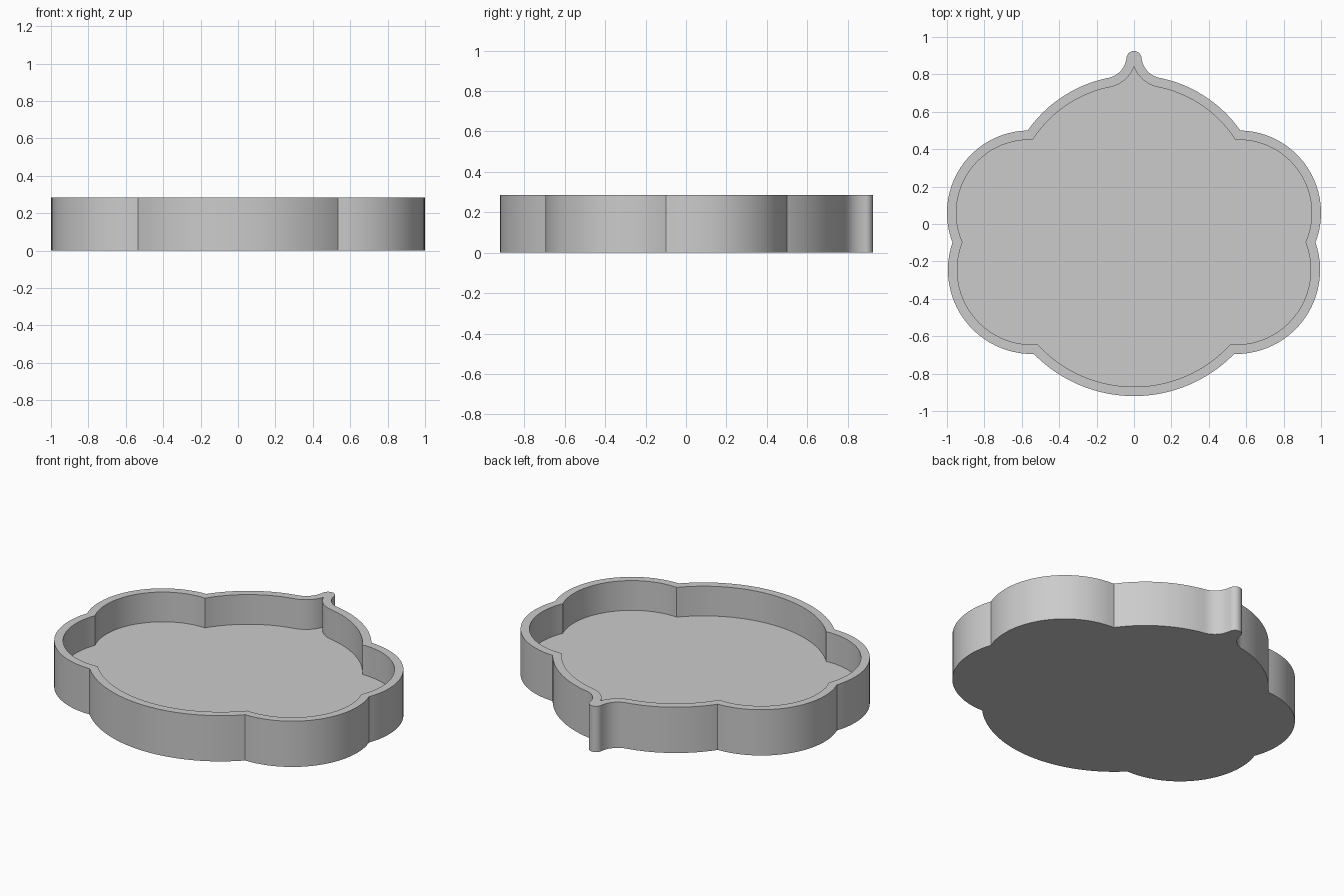
import bpy, bmesh
from math import atan2, cos, sin, pi, hypot, sqrt
from mathutils import Vector

cube = bpy.data.objects.get("Cube")
if cube:
    bpy.data.objects.remove(cube)

HEIGHT, FLOOR, WALL = 0.285, 0.1, 0.05

# Circle centres and outer radii of the lobes, from back to front
BACK = (Vector((0, 0.1)), 0.695)
UPPER = (Vector((0.56, 0.06)), 0.44)
LOWER = (Vector((0.545, -0.245)), 0.45)
FRONT = (Vector((0, -0.171)), 0.749)
# Concave fillet that leads from the back lobe into the small spout
FILLET = (Vector((0.16, 0.899)), 0.12)
TIP = (Vector((0, 0.885)), 0.04)


def meet(a, b):
    """Outermost crossing point of two circles."""
    (p, r), (q, s) = a, b
    d = (q - p).length
    u = (q - p) / d
    along = (r * r - s * s + d * d) / (2 * d)
    off = sqrt(max(r * r - along * along, 0))
    base = p + u * along
    side = Vector((-u.y, u.x)) * off
    return max(base + side, base - side, key=lambda v: v.length)


def arc(circle, start, end, steps):
    """Points along the shorter arc of a circle between two points."""
    c, r = circle
    a0 = atan2(start.y - c.y, start.x - c.x)
    a1 = atan2(end.y - c.y, end.x - c.x)
    sweep = (a1 - a0 + pi) % (2 * pi) - pi
    return [c + r * Vector((cos(a0 + sweep * i / steps), sin(a0 + sweep * i / steps)))
            for i in range(steps + 1)]


def outline(inset):
    """Closed outline, offset inward; every inset has the same point count."""
    lobes = [(c, r - inset) for c, r in (BACK, UPPER, LOWER, FRONT)]
    fillet = (FILLET[0], FILLET[1] + inset)
    fc, fr = fillet
    touch = lobes[0][0] + (fc - lobes[0][0]).normalized() * lobes[0][1]
    if inset:
        neck = Vector((0, fc.y - sqrt(fr * fr - fc.x * fc.x)))
        half = [neck.copy() for _ in range(9)]
    else:
        c, r = TIP
        neck = c + Vector((r, 0))
        half = arc(TIP, c + Vector((0, r)), neck, 8)
    half += arc(fillet, neck, touch, 12)[1:]
    corners = [touch] + [meet(lobes[i], lobes[i + 1]) for i in range(3)]
    corners.append(lobes[3][0] - Vector((0, lobes[3][1])))
    for lobe, a, b in zip(lobes, corners, corners[1:]):
        half += arc(lobe, a, b, 24)[1:]
    # Mirror the half across the centre line
    return half + [Vector((-p.x, p.y)) for p in reversed(half[1:-1])]


def ring(bm, points, z):
    return [bm.verts.new((p.x, p.y, z)) for p in points]


# Tray: underside, outer wall, rim, inner wall and floor
bm = bmesh.new()
outer, inner = outline(0), outline(WALL)
rings = [ring(bm, outer, 0), ring(bm, outer, HEIGHT),
         ring(bm, inner, HEIGHT), ring(bm, inner, FLOOR)]
n = len(outer)
for low, high in zip(rings, rings[1:]):
    for i in range(n):
        j = (i + 1) % n
        bm.faces.new((low[i], low[j], high[j], high[i]))
bm.faces.new(rings[0])
bm.faces.new(rings[3])
bmesh.ops.remove_doubles(bm, verts=bm.verts, dist=0.0005)
bmesh.ops.recalc_face_normals(bm, faces=bm.faces)
bmesh.ops.triangulate(bm, faces=[f for f in bm.faces if len(f.verts) > 4])
mesh = bpy.data.meshes.new("tray")
bm.to_mesh(mesh)
bm.free()
tray = bpy.data.objects.new("tray", mesh)
bpy.context.collection.objects.link(tray)

# Plain grey material
grey = bpy.data.materials.new("light grey")
grey.use_nodes = True
colour = (0.6, 0.6, 0.6, 1)
grey.diffuse_color = colour
grey.node_tree.nodes["Principled BSDF"].inputs["Base Color"].default_value = colour
mesh.materials.append(grey)

# Smooth curved walls with sharp rims and notches
bpy.ops.object.select_all(action="DESELECT")
tray.select_set(True)
bpy.context.view_layer.objects.active = tray
bpy.ops.object.shade_smooth_by_angle(angle=pi / 6)
